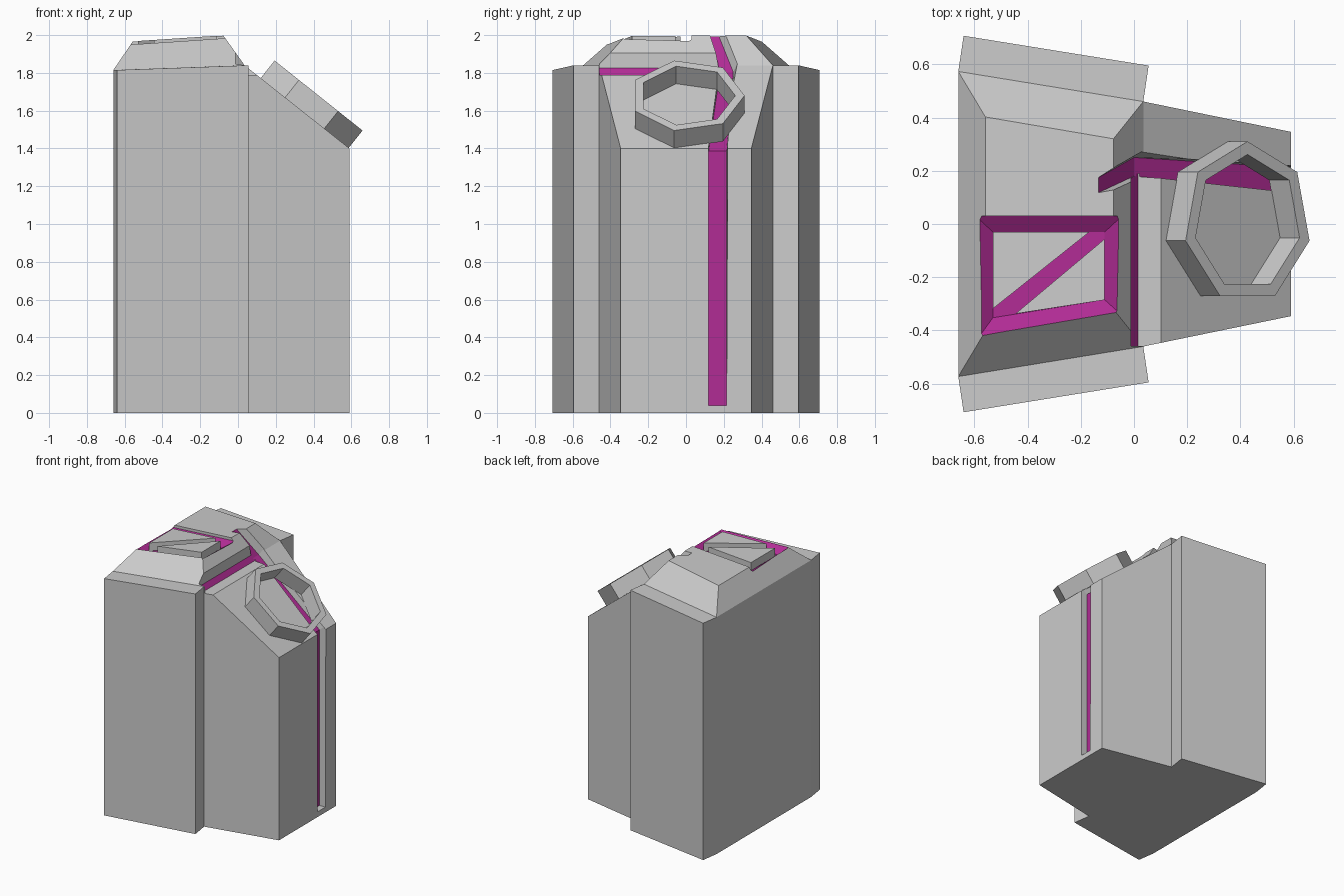
import bpy
import bmesh
from math import sin, cos, radians, tau
from mathutils import Vector

old = bpy.data.objects.get("Cube")
if old:
    bpy.data.objects.remove(old, do_unlink=True)


def material(name, rgb):
    m = bpy.data.materials.new(name)
    m.use_nodes = True
    m.diffuse_color = (*rgb, 1)
    m.node_tree.nodes["Principled BSDF"].inputs["Base Color"].default_value = (*rgb, 1)
    return m


MATS = [material("light_grey", (0.6, 0.6, 0.6)),
        material("magenta", (0.44, 0.025, 0.3))]


def finish(name, bm):
    bmesh.ops.recalc_face_normals(bm, faces=bm.faces[:])
    me = bpy.data.meshes.new(name)
    bm.to_mesh(me)
    bm.free()
    for m in MATS:
        me.materials.append(m)
    ob = bpy.data.objects.new(name, me)
    bpy.context.scene.collection.objects.link(ob)
    return ob


def loft(name, loops, painted=lambda seg, side: False):
    """Closed skin through equal loops; painted(seg, side) picks magenta faces."""
    bm = bmesh.new()
    rows = [[bm.verts.new(p) for p in loop] for loop in loops]
    n = len(rows[0])
    for s, (a, b) in enumerate(zip(rows, rows[1:])):
        for j in range(n):
            k = (j + 1) % n
            f = bm.faces.new((a[j], a[k], b[k], b[j]))
            f.material_index = int(painted(s, j))
    bm.faces.new(rows[0])
    bm.faces.new(rows[-1]).material_index = int(painted("end", 0))
    return finish(name, bm)


def carve(target, cutter):
    cutter.hide_render = True
    mod = target.modifiers.new("carve", "BOOLEAN")
    mod.operation = "DIFFERENCE"
    mod.solver = "EXACT"
    mod.object = cutter
    bpy.context.view_layer.objects.active = target
    bpy.ops.object.modifier_apply(modifier=mod.name)
    bpy.data.objects.remove(cutter, do_unlink=True)


def flip(p):
    return (p[0], -p[1], p[2])


# Body: winged outline, raised deck and sloping nose
half = [(-0.66, 0.573, 1.815), (-0.64, 0.707, 1.815), (0.055, 0.595, 1.84),
        (0.035, 0.46, 1.84), (0.59, 0.346, 1.40)]
rim = half + [flip(p) for p in reversed(half)]
deck = [(-0.558, 0.402, 1.965), (-0.077, 0.32, 1.997)]
deck += [flip(p) for p in reversed(deck)]
bm = bmesh.new()
low = [bm.verts.new((x, y, 0)) for x, y, z in rim]
top = [bm.verts.new(p) for p in rim]
cap = [bm.verts.new(p) for p in deck]
bm.faces.new(low)
bm.faces.new(cap)
for i in range(len(rim)):
    k = (i + 1) % len(rim)
    bm.faces.new((low[i], low[k], top[k], top[i]))
for quad in ((0, 1, 2, 3), (6, 7, 8, 9), (3, 4, 5, 6)):
    bm.faces.new([top[i] for i in quad])
base = [top[i] for i in (0, 3, 6, 9)]
for i in range(4):
    k = (i + 1) % 4
    bm.faces.new((base[i], base[k], cap[k], cap[i]))
body = finish("body", bm)

# Ledge between deck and nose, with a painted strip at its foot
ledge = [(-0.012, 2.2), (-0.012, 1.825), (0.015, 1.788), (0.13, 1.788), (0.2, 2.2)]
carve(body, loft("ledge_cutter",
                 [[(x, y, z) for x, z in ledge] for y in (-0.459, 0.19)],
                 lambda s, j: s == 0 and j == 1))

# Groove running from the deck, down the nose and the end face
groove = []
for x, z, y0, y1, dx, dz, flare in ((-0.15, 2.017, 0.11, 0.165, 0.1, 0.1, 0.05),
                                    (0.0, 1.804, 0.18, 0.25, 0.08, 0.12, 0.06),
                                    (0.54, 1.386, 0.12, 0.215, 0.12, 0.1, 0.015),
                                    (0.54, 0.04, 0.12, 0.215, 0.12, 0.0, 0.0)):
    groove.append([(x, y0, z), (x, y1, z),
                   (x + dx, y1 + flare, z + dz), (x + dx, y0, z + dz)])
carve(body, loft("groove_cutter", groove, lambda s, j: s != "end" and j == 0))


def deck_z(x):
    return 1.965 + 0.066 * (x + 0.558)


# Painted hatch recess with sloping borders
outer = [(-0.595, 0.03, 0.02), (-0.045, 0.03, 0.02),
         (-0.043, -0.345, 0.0), (-0.595, -0.442, 0.0)]
inner = [(-0.53, -0.03), (-0.11, -0.03), (-0.11, -0.285), (-0.53, -0.352)]
carve(body, loft("hatch_cutter",
                 [[(x, y, 2.2) for x, y, d in outer],
                  [(x, y, deck_z(x) - d) for x, y, d in outer],
                  [(x, y, deck_z(x) - 0.06) for x, y in inner]],
                 lambda s, j: s in (1, "end")))

# Two triangular hatch tiles
tiles = {"hatch_tile_left": [(-0.53, -0.03), (-0.168, -0.03), (-0.53, -0.318)],
         "hatch_tile_right": [(-0.11, -0.056), (-0.11, -0.285), (-0.445, -0.337)]}
for name, tri in tiles.items():
    loft(name, [[(x, y, deck_z(x) - d) for x, y in tri] for d in (0.07, -0.002)])

# Seven-sided open collar standing on the nose
tilt = radians(38.5)
along = Vector((cos(tilt), 0, -sin(tilt)))
out = Vector((sin(tilt), 0, cos(tilt)))
foot = Vector((0.355, 0.005, 1.59))
bm = bmesh.new()
rings = []
for r, h in ((0.305, -0.006), (0.305, 0.115), (0.256, 0.115), (0.256, -0.006)):
    ring = []
    for i in range(7):
        a = tau / 4 + i * tau / 7
        p = foot + along * r * cos(a) + Vector((0, r * sin(a), 0)) + out * h
        ring.append(bm.verts.new(p))
    rings.append(ring)
for a, b in zip(rings, rings[1:] + rings[:1]):
    for i in range(7):
        k = (i + 1) % 7
        bm.faces.new((a[i], a[k], b[k], b[i]))
finish("collar", bm)
